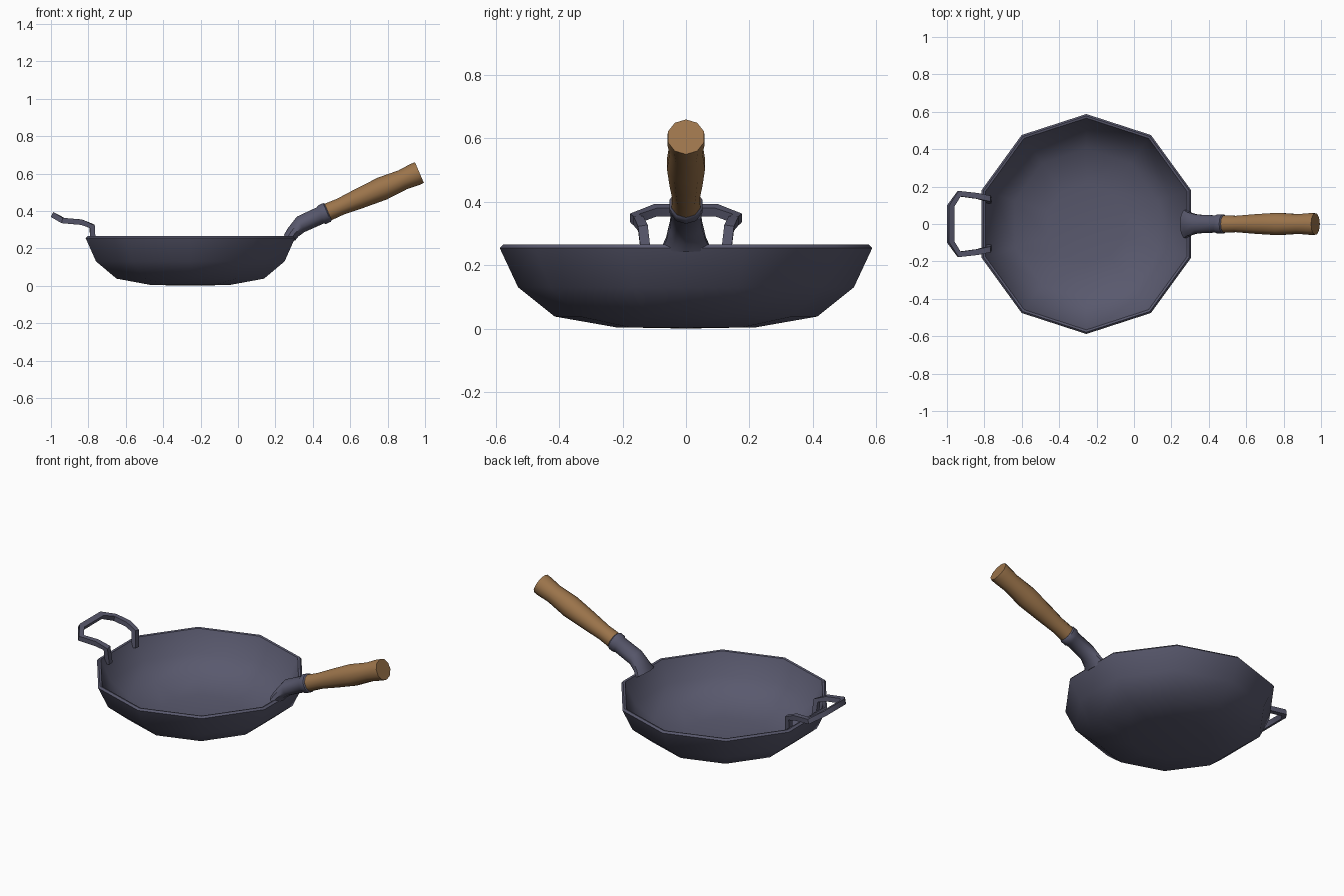
import bpy, bmesh, math
from mathutils import Vector

if "Cube" in bpy.data.objects:
    bpy.data.objects.remove(bpy.data.objects["Cube"])

def material(name, rgb):
    m = bpy.data.materials.new(name)
    m.diffuse_color = (*rgb, 1)
    m.use_nodes = True
    m.node_tree.nodes["Principled BSDF"].inputs["Base Color"].default_value = m.diffuse_color
    return m

iron = material("dark iron", (0.100, 0.100, 0.155))
wood = material("brown wood", (0.33, 0.175, 0.07))

def loft(name, rings, mat, caps=True):
    """Join rings of points with quads; a one-point ring closes to a tip."""
    bm = bmesh.new()
    vs = [[bm.verts.new(p) for p in r] for r in rings]
    for a, b in zip(vs, vs[1:]):
        n = max(len(a), len(b))
        for i in range(n):
            j = (i + 1) % n
            if len(a) == 1:
                bm.faces.new((a[0], b[j], b[i]))
            elif len(b) == 1:
                bm.faces.new((a[i], a[j], b[0]))
            else:
                bm.faces.new((a[i], a[j], b[j], b[i]))
    if caps:
        bm.faces.new(vs[0])
        bm.faces.new(vs[-1])
    bmesh.ops.recalc_face_normals(bm, faces=bm.faces)
    me = bpy.data.meshes.new(name)
    bm.to_mesh(me)
    bm.free()
    me.materials.append(mat)
    ob = bpy.data.objects.new(name, me)
    bpy.context.collection.objects.link(ob)
    bpy.context.view_layer.objects.active = ob
    ob.select_set(True)
    bpy.ops.object.shade_smooth_by_angle(angle=math.radians(40))
    ob.select_set(False)
    return ob

# ten-sided pan: outer wall, rim, inner wall
CX = -0.255
profile = [(0, 0), (0.222, 0.004), (0.415, 0.038), (0.53, 0.13), (0.588, 0.254),
           (0.578, 0.265), (0.566, 0.262), (0.512, 0.14), (0.402, 0.053),
           (0.215, 0.022), (0, 0.018)]
rings = []
for r, z in profile:
    if r == 0:
        rings.append([Vector((CX, 0, z))])
    else:
        rings.append([Vector((CX + r * math.cos(math.radians(18 + 36 * i)),
                              r * math.sin(math.radians(18 + 36 * i)), z))
                      for i in range(10)])
loft("pan_body", rings, iron, caps=False)

# ring across the handle: tilt is the slope of the ring's axis in degrees
def handle_ring(x, z, tilt, ry, rz, n=10):
    t = math.radians(tilt)
    up = Vector((-math.sin(t), 0, math.cos(t)))
    return [Vector((x, 0, z)) + up * (rz * math.cos(2 * math.pi * i / n))
            + Vector((0, ry * math.sin(2 * math.pi * i / n), 0)) for i in range(n)]

# metal socket with flared foot and collar
loft("handle_socket", [handle_ring(*p) for p in [
    (0.275, 0.255, 65, 0.080, 0.033), (0.293, 0.283, 58, 0.066, 0.036),
    (0.335, 0.328, 26, 0.053, 0.046), (0.440, 0.376, 23, 0.048, 0.047),
    (0.449, 0.380, 23, 0.054, 0.054), (0.476, 0.392, 23, 0.054, 0.054),
    (0.482, 0.394, 23, 0.048, 0.048)]], iron)

# wooden grip along a sloping axis: distance fraction and radius
a, b = Vector((0.474, 0, 0.391)), Vector((0.970, 0, 0.605))
grip = []
for f, r in [(0, 0.048), (0.15, 0.046), (0.36, 0.055), (0.60, 0.063),
             (0.82, 0.055), (0.95, 0.061), (1, 0.060)]:
    p = a.lerp(b, f)
    grip.append(handle_ring(p.x, p.z, 23.3, r, r))
loft("wooden_grip", grip, wood)

# helper loop handle: path points with the direction of the loop's inside
half = [((-0.775, 0.125, 0.225), (0, -1, 0)), ((-0.780, 0.136, 0.318), (0, -1, 0)),
        ((-0.838, 0.150, 0.340), (0, -1, 0)), ((-0.935, 0.162, 0.348), (0.6, -0.8, -0.1)),
        ((-0.981, 0.095, 0.374), (0.9, -0.35, -0.45))]
path = half + [((p[0], -p[1], p[2]), (s[0], -s[1], s[2])) for p, s in reversed(half)]
pts = [Vector(p) for p, s in path]
loop = []
for i, p in enumerate(pts):
    t = (pts[min(i + 1, len(pts) - 1)] - pts[max(i - 1, 0)]).normalized()
    s = Vector(path[i][1])
    s = (s - t * s.dot(t)).normalized() * 0.0155
    n = t.cross(s).normalized() * 0.0145
    loop.append([p + s + n, p - s + n, p - s - n, p + s - n])
loft("helper_loop", loop, iron)
